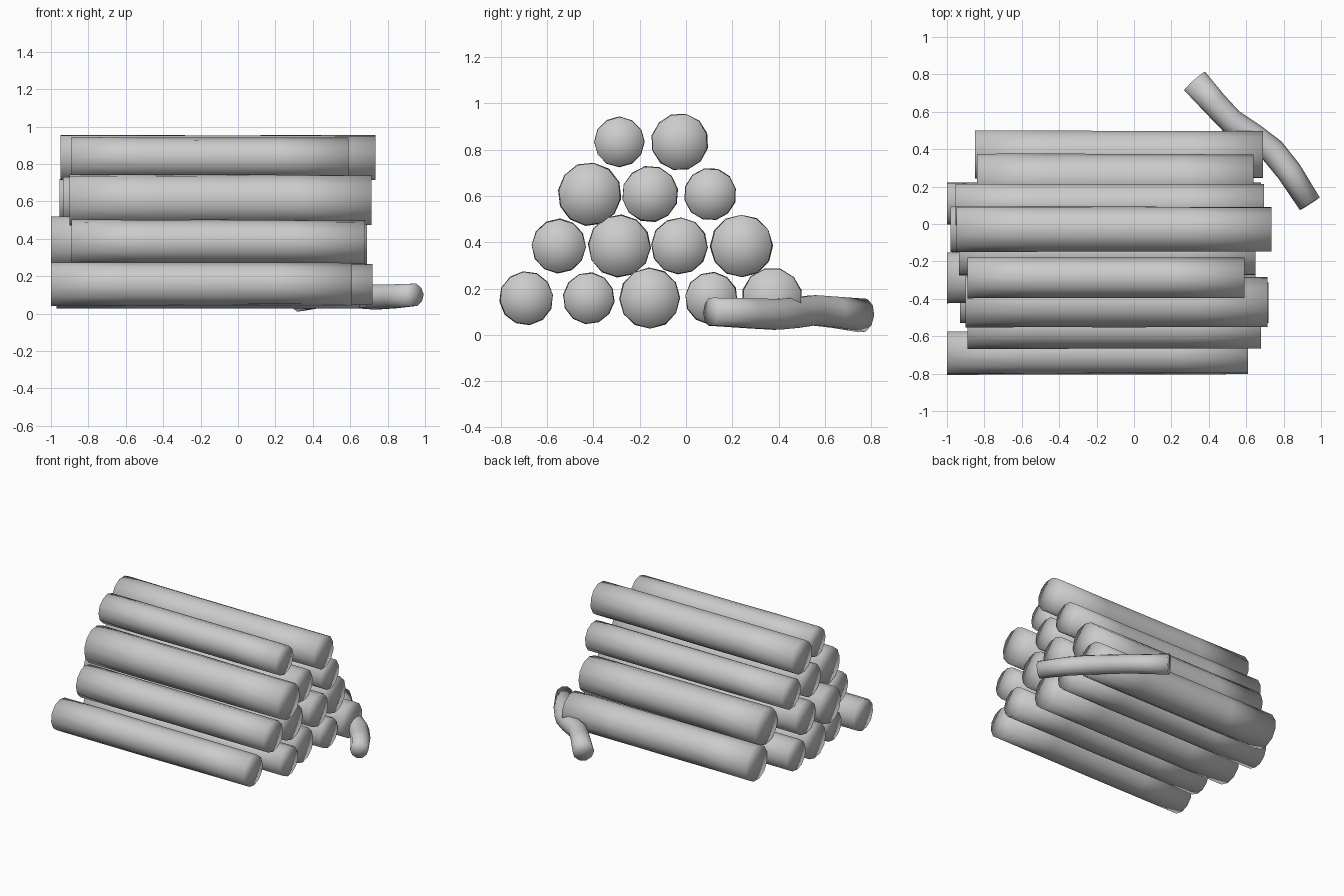
import bpy, bmesh, math, random
from mathutils import Vector

random.seed(4)
cube = bpy.data.objects.get("Cube")
if cube:
    bpy.data.objects.remove(cube, do_unlink=True)

grey = bpy.data.materials.new("weathered_grey")
grey.use_nodes = True
GREY = (0.6, 0.6, 0.6, 1)
grey.diffuse_color = GREY
grey.node_tree.nodes["Principled BSDF"].inputs["Base Color"].default_value = GREY


def tube(name, path, radii, sides, wobble=0.0):
    """Sweep a ring along a path and close both ends with fans."""
    bm = bmesh.new()
    pts = [Vector(p) for p in path]
    last = len(pts) - 1
    spin = random.uniform(0, math.tau / sides)
    rings = []
    for i, (p, r) in enumerate(zip(pts, radii)):
        axis = (pts[min(i + 1, last)] - pts[max(i - 1, 0)]).normalized()
        side = Vector((0, 0, 1)).cross(axis).normalized()
        up = axis.cross(side)
        ring = []
        for k in range(sides):
            a = spin + math.tau * k / sides
            rr = r * (1 + random.uniform(-wobble, wobble))
            ring.append(bm.verts.new(p + (side * math.cos(a) + up * math.sin(a)) * rr))
        rings.append(ring)
    for a, b in zip(rings, rings[1:]):
        for k in range(sides):
            n = (k + 1) % sides
            bm.faces.new((a[k], a[n], b[n], b[k]))
    for ring, p in ((rings[0], pts[0]), (rings[-1], pts[-1])):
        centre = bm.verts.new(p)
        for k in range(sides):
            bm.faces.new((ring[k], ring[(k + 1) % sides], centre))
    bmesh.ops.recalc_face_normals(bm, faces=bm.faces)
    for f in bm.faces:
        f.smooth = True
    mesh = bpy.data.meshes.new(name)
    bm.to_mesh(mesh)
    bm.free()
    mesh.materials.append(grey)
    obj = bpy.data.objects.new(name, mesh)
    bpy.context.collection.objects.link(obj)
    return obj


# Stacked logs: height of each row, then (y, radius, left end x, right end x)
rows = [
    (0.158, [(-0.69, 0.117, -1.0, 0.61), (-0.42, 0.112, -0.93, 0.72),
             (-0.157, 0.132, -0.97, 0.65), (0.11, 0.114, -1.0, 0.68),
             (0.372, 0.132, -0.85, 0.69)]),
    (0.384, [(-0.55, 0.118, -0.89, 0.68), (-0.288, 0.136, -1.0, 0.65),
             (-0.028, 0.123, -0.98, 0.69), (0.24, 0.136, -0.84, 0.64)]),
    (0.608, [(-0.417, 0.138, -0.9, 0.715), (-0.155, 0.122, -0.935, 0.65),
             (0.105, 0.114, -0.955, 0.695)]),
    (0.834, [(-0.288, 0.109, -0.89, 0.59), (-0.027, 0.124, -0.95, 0.735)]),
]
SEGMENTS = 4
for row, (z, logs) in enumerate(rows, 1):
    for n, (y, r, x0, x1) in enumerate(logs, 1):
        path = [(x0 + (x1 - x0) * i / SEGMENTS, y, z) for i in range(SEGMENTS + 1)]
        radii = [r * (1 - 0.02 * i / SEGMENTS) for i in range(SEGMENTS + 1)]
        tube(f"log_row{row}_{n}", path, radii, 12, 0.012)

# Crooked branch lying on the ground beside the stack
branch = [(0.325, 0.765, 0.083), (0.43, 0.645, 0.098), (0.52, 0.55, 0.107),
          (0.64, 0.47, 0.095), (0.74, 0.39, 0.088), (0.83, 0.28, 0.092),
          (0.94, 0.108, 0.1)]
tube("fallen_branch", branch, [0.075, 0.07, 0.068, 0.068, 0.07, 0.068, 0.062], 10, 0.02)
